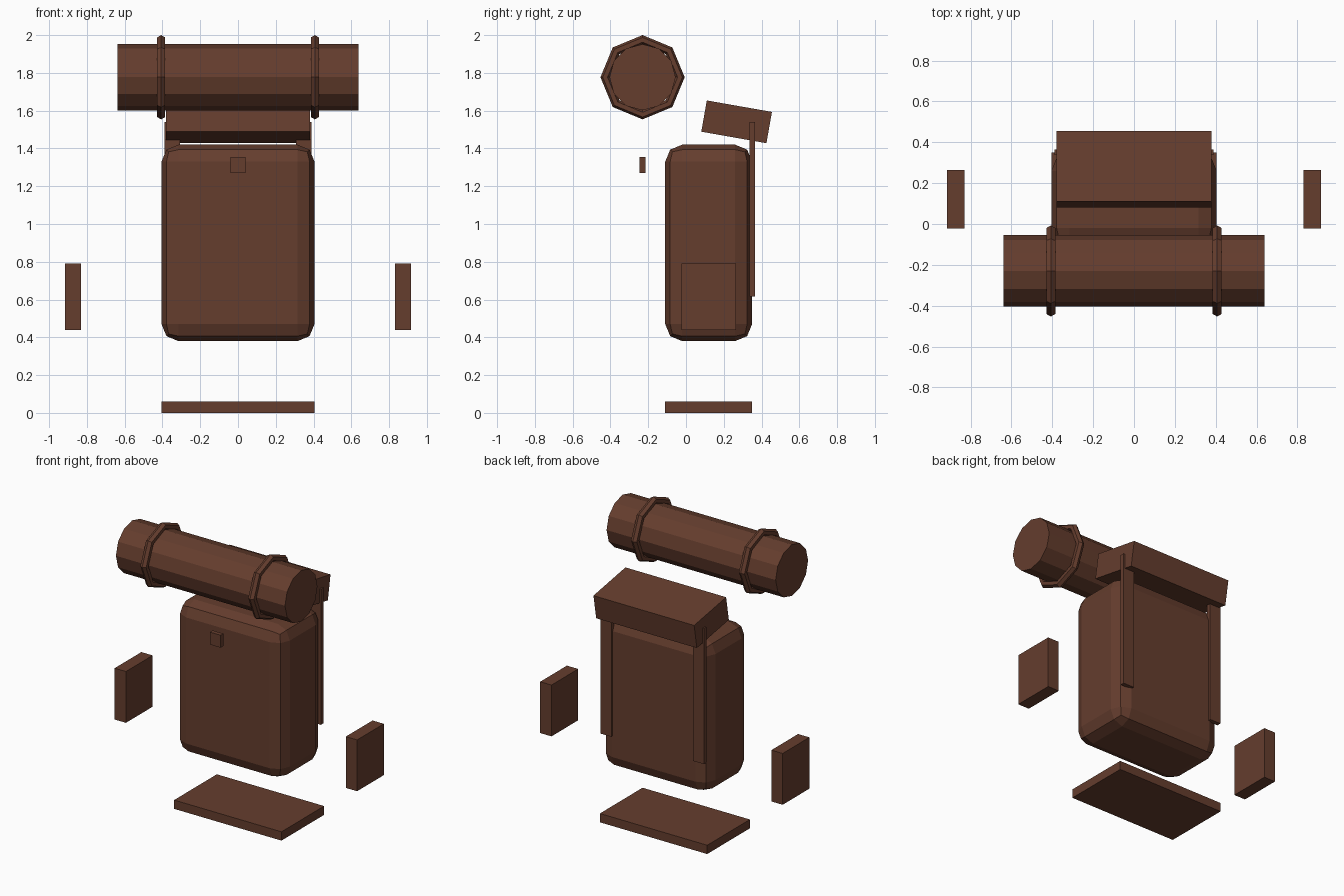
import bpy
from math import pi, radians

cube = bpy.data.objects.get("Cube")
if cube:
    bpy.data.objects.remove(cube, do_unlink=True)

# Single brown leather colour
LEATHER = (0.13, 0.047, 0.027, 1)
leather = bpy.data.materials.new("brown_leather")
leather.use_nodes = True
leather.diffuse_color = LEATHER
leather.node_tree.nodes["Principled BSDF"].inputs["Base Color"].default_value = LEATHER


def finish(name):
    ob = bpy.context.object
    ob.name = name
    ob.data.materials.append(leather)
    return ob


def box(name, x, y, z, tilt=0):
    """Box spanning the (low, high) pairs, tilted about its own x axis."""
    spans = (x, y, z)
    bpy.ops.mesh.primitive_cube_add(size=1, location=[(a + b) / 2 for a, b in spans])
    ob = finish(name)
    ob.scale = [b - a for a, b in spans]
    bpy.ops.object.transform_apply(location=False, rotation=False, scale=True)
    ob.rotation_euler.x = radians(tilt)
    return ob


# Main bag with rounded edges
bag = box("bag_body", (-0.405, 0.405), (-0.11, 0.35), (0.38, 1.42))
bevel = bag.modifiers.new("rounded_edges", 'BEVEL')
bevel.width = 0.09
bevel.segments = 2

# Base panel, tilted lid and front clasp
box("base_panel", (-0.405, 0.405), (-0.11, 0.35), (0, 0.06))
box("lid", (-0.38, 0.38), (0.093, 0.443), (1.457, 1.625), tilt=-10)
box("clasp", (-0.04, 0.04), (-0.245, -0.215), (1.27, 1.355))

# Bedroll lying along x
ROLL = (-0.23, 1.777)
bpy.ops.mesh.primitive_cylinder_add(vertices=12, radius=0.175, depth=1.276,
                                    location=(0, *ROLL), rotation=(0, pi / 2, 0))
finish("bedroll")

# Paired parts on both sides
for side, s in (("left", 1), ("right", -1)):
    def span(a, b):
        return tuple(sorted((s * a, s * b)))
    box(side + "_pocket", span(0.83, 0.915), (-0.023, 0.265), (0.44, 0.79))
    box(side + "_shoulder_strap", span(0.308, 0.39), (0.337, 0.365), (0.615, 1.54))
    bpy.ops.mesh.primitive_torus_add(major_segments=8, minor_segments=6,
                                     major_radius=0.198, minor_radius=0.025,
                                     location=(s * 0.407, *ROLL), rotation=(0, pi / 2, 0))
    finish(side + "_bedroll_ring")
